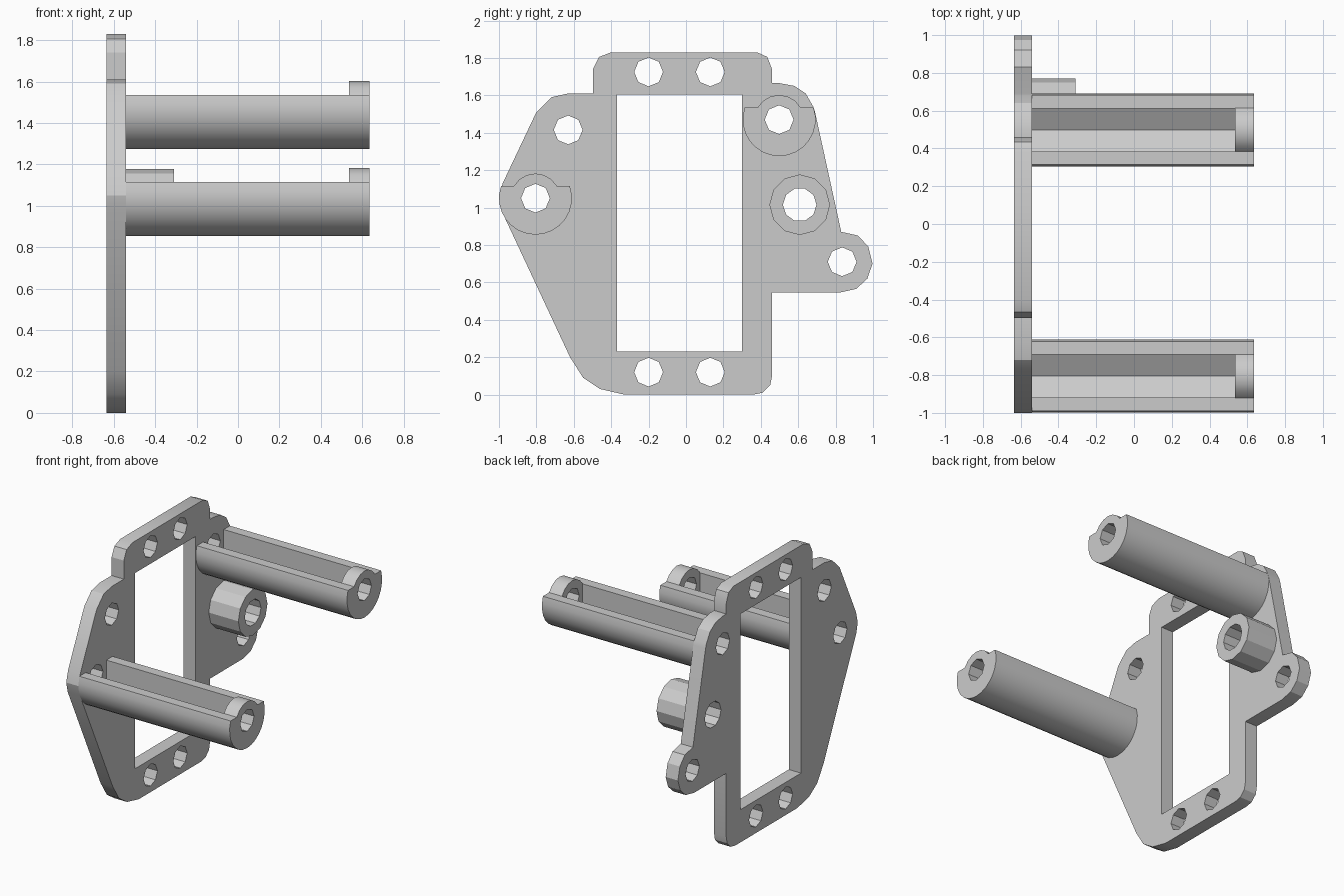
import bpy, bmesh
from math import cos, sin, pi, asin, sqrt
from mathutils import Matrix

cube = bpy.data.objects.get("Cube")
if cube:
    bpy.data.objects.remove(cube, do_unlink=True)

GREY = (0.6, 0.6, 0.6, 1)
mat = bpy.data.materials.new("light grey")
mat.use_nodes = True
mat.diffuse_color = GREY
mat.node_tree.nodes["Principled BSDF"].inputs["Base Color"].default_value = GREY

BACK, FACE, TIP = -0.635, -0.54, 0.635
CAP = TIP - 0.1
# Local x, y, z run along world y, z, x
TURN = Matrix(((0, 0, 1, 0), (1, 0, 0, 0), (0, 1, 0, 0), (0, 0, 0, 1)))


def arc(y, z, r, a0, a1, n):
    return [(y + r * cos(a0 + (a1 - a0) * i / n), z + r * sin(a0 + (a1 - a0) * i / n))
            for i in range(n + 1)]


def circle(y, z, r, n):
    return arc(y, z, r, 0, 2 * pi, n)[:-1]


def extrude(name, loops, x0, x1):
    """Solid between x0 and x1 from an outer loop and optional hole loops."""
    curve = bpy.data.curves.new(name, 'CURVE')
    curve.dimensions = '2D'
    curve.fill_mode = 'BOTH'
    curve.extrude = (x1 - x0) / 2
    for loop in loops:
        spline = curve.splines.new('POLY')
        spline.points.add(len(loop) - 1)
        for p, (y, z) in zip(spline.points, loop):
            p.co = (y, z, 0, 1)
        spline.use_cyclic_u = True
    temp = bpy.data.objects.new(name + "_curve", curve)
    bpy.context.collection.objects.link(temp)
    bpy.context.view_layer.update()
    mesh = bpy.data.meshes.new_from_object(
        temp.evaluated_get(bpy.context.evaluated_depsgraph_get()))
    bpy.data.objects.remove(temp, do_unlink=True)
    bpy.data.curves.remove(curve)
    mesh.transform(Matrix.Translation(((x0 + x1) / 2, 0, 0)) @ TURN)
    bm = bmesh.new()
    bm.from_mesh(mesh)
    bmesh.ops.remove_doubles(bm, verts=bm.verts, dist=0.0001)
    bmesh.ops.dissolve_limit(bm, angle_limit=0.01, verts=bm.verts, edges=bm.edges)
    bmesh.ops.recalc_face_normals(bm, faces=bm.faces)
    bm.to_mesh(mesh)
    bm.free()
    mesh.name = name
    mesh.materials.clear()
    mesh.materials.append(mat)
    obj = bpy.data.objects.new(name, mesh)
    bpy.context.collection.objects.link(obj)
    bpy.ops.object.select_all(action='DESELECT')
    obj.select_set(True)
    bpy.context.view_layer.objects.active = obj
    bpy.ops.object.shade_smooth_by_angle(angle=pi / 7)
    return obj


posts = {"front_post": (-0.805, 1.05), "rear_post": (0.498, 1.47)}
boss = (0.608, 1.015)

# Mounting plate with window and screw holes
outline = [(-0.33, 0), (0.36, 0), (0.41, 0.01), (0.45, 0.05), (0.46, 0.1),
           (0.46, 0.545), (0.82, 0.545), (0.91, 0.565), (0.97, 0.62), (0.997, 0.7),
           (0.975, 0.79), (0.92, 0.85), (0.83, 0.87), (0.69, 1.51), (0.68, 1.54),
           (0.64, 1.61), (0.58, 1.65), (0.5, 1.665), (0.46, 1.665), (0.46, 1.74),
           (0.435, 1.805), (0.38, 1.83), (-0.4, 1.83), (-0.465, 1.805), (-0.497, 1.74),
           (-0.497, 1.61), (-0.63, 1.61), (-0.72, 1.59), (-0.8, 1.51), (-0.98, 1.13),
           (-1, 1.05), (-0.985, 0.98), (-0.62, 0.2), (-0.55, 0.09), (-0.46, 0.03)]
window = [(-0.37, 0.23), (0.3, 0.23), (0.3, 1.605), (-0.37, 1.605)]
screws = [(y, z) for y in (-0.2, 0.13) for z in (0.12, 1.725)]
screws += [(-0.63, 1.415), (0.835, 0.71)] + list(posts.values())
holes = [circle(y, z, 0.077, 8) for y, z in screws]
extrude("mounting_plate", [outline, window, circle(*boss, 0.09, 10)] + holes, BACK, FACE)

# Short hollow boss
extrude("short_boss", [circle(*boss, 0.162, 12), circle(*boss, 0.09, 10)], FACE, -0.31)

# Long posts: open channel with a drilled end cap
R, RIM, HEX = 0.195, 0.065, 0.132
cut = asin(RIM / R)
lip = asin(RIM / HEX)
for name, (y, z) in posts.items():
    body = arc(y, z, R, pi - cut, 2 * pi + cut, 16)
    w = HEX * sqrt(3) / 2
    channel = [(y + w, z + RIM), (y + w, z - HEX / 2), (y, z - HEX),
               (y - w, z - HEX / 2), (y - w, z + RIM)]
    extrude(name + "_channel", [body + channel], FACE, CAP)
    crown = arc(y, z, HEX, lip, pi - lip, 6)
    extrude(name + "_end_cap", [body + crown, circle(y, z, 0.077, 8)], CAP, TIP)
